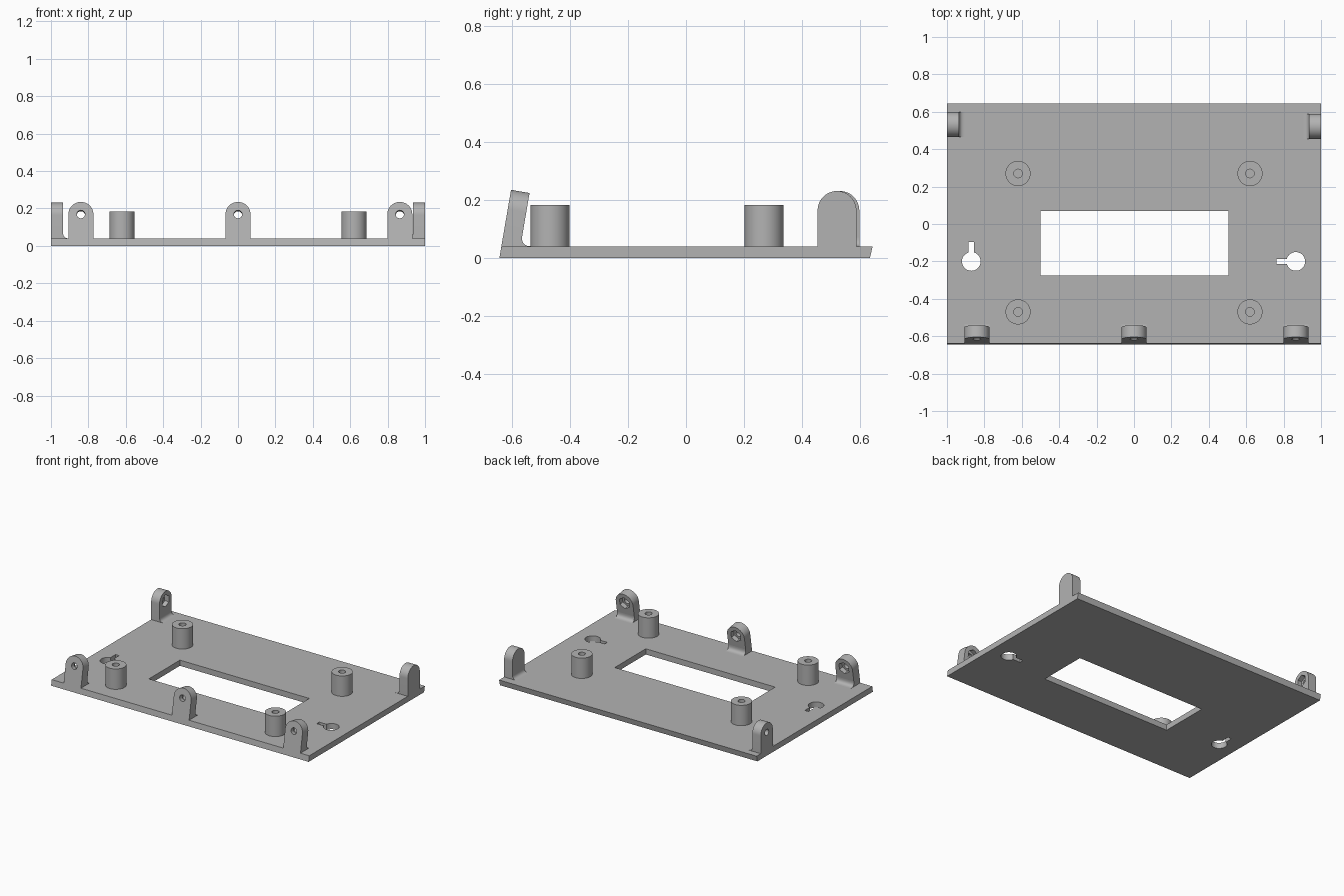
import bpy, bmesh, math
from mathutils import Matrix, Vector

cube = bpy.data.objects.get("Cube")
if cube:
    bpy.data.objects.remove(cube)

grey = bpy.data.materials.new("mid grey")
grey.use_nodes = True
colour = (0.45, 0.45, 0.45, 1)
grey.diffuse_color = colour
grey.node_tree.nodes["Principled BSDF"].inputs["Base Color"].default_value = colour

X, Y, Z = Vector((1, 0, 0)), Vector((0, 1, 0)), Vector((0, 0, 1))
PLATE = 0.04      # plate thickness
EAR_T = 0.065     # ear thickness
EAR_R = 0.067     # ear half width
LEAN = math.radians(9.7)


def frame(x, y, origin):
    """Placement matrix from two axes and an origin."""
    m = Matrix((x, y, x.cross(y))).transposed().to_4x4()
    m.translation = origin
    return m


def circle(x, y, r, n=40, start=0.0, sweep=2 * math.pi):
    steps = n if sweep > 6 else n + 1
    return [(x + r * math.cos(start + sweep * i / n),
             y + r * math.sin(start + sweep * i / n)) for i in range(steps)]


def prism(name, outline, low, high, place=Matrix()):
    """Extrude a flat outline along local z."""
    bm = bmesh.new()
    base = bm.faces.new([bm.verts.new((x, y, low)) for x, y in outline])
    out = bmesh.ops.extrude_face_region(bm, geom=[base])
    top = [v for v in out["geom"] if isinstance(v, bmesh.types.BMVert)]
    bmesh.ops.translate(bm, verts=top, vec=(0, 0, high - low))
    bm.transform(place)
    bmesh.ops.recalc_face_normals(bm, faces=bm.faces)
    mesh = bpy.data.meshes.new(name)
    bm.to_mesh(mesh)
    bm.free()
    mesh.materials.append(grey)
    obj = bpy.data.objects.new(name, mesh)
    bpy.context.collection.objects.link(obj)
    return obj


def select(obj):
    bpy.ops.object.select_all(action="DESELECT")
    obj.select_set(True)
    bpy.context.view_layer.objects.active = obj


def cut(obj, outline, low, high, place=Matrix()):
    """Subtract an extruded outline from a part."""
    cutter = prism("cutter", outline, low, high, place)
    mod = obj.modifiers.new("cut", "BOOLEAN")
    mod.operation = "DIFFERENCE"
    mod.solver = "EXACT"
    mod.object = cutter
    select(obj)
    bpy.ops.object.modifier_apply(modifier=mod.name)
    bpy.data.objects.remove(cutter)


def smooth(obj):
    select(obj)
    bpy.ops.object.shade_smooth_by_angle(angle=math.radians(30))


def keyhole(x, y, direction):
    """Round opening with a narrow neck in the given direction."""
    r, half, reach = 0.05, 0.014, 0.104
    gap = math.asin(half / r)
    pts = circle(0, 0, r, 32, gap, 2 * math.pi - 2 * gap)[:33]
    if len(pts) == 32:
        pts.append((r * math.cos(gap), -half))
    pts += [(reach, -half), (reach, half)]
    c, s = math.cos(direction), math.sin(direction)
    return [(x + c * u - s * v, y + s * u + c * v) for u, v in pts]


# Base plate with slanted front and back edges
plate = prism("base_plate", [(-0.645, 0), (0.636, 0), (0.645, PLATE), (-0.638, PLATE)],
              -1, 1, frame(Y, Z, (0, 0, 0)))
cut(plate, [(-0.5, -0.275), (0.505, -0.275), (0.505, 0.07), (-0.5, 0.07)], -0.1, 0.1)
cut(plate, keyhole(-0.87, -0.2, math.pi / 2), -0.1, 0.1)
cut(plate, keyhole(0.865, -0.2, math.pi), -0.1, 0.1)
smooth(plate)

# Standoffs with screw holes
for x in (-0.62, 0.62):
    for y in (-0.47, 0.27):
        post = prism("standoff", circle(x, y, EAR_R, 48), PLATE - 0.01, 0.183)
        cut(post, circle(x, y, 0.023, 24), PLATE, 0.3)
        smooth(post)


def ear(name, origin, outward, lean, height, fillet):
    """Round-topped ear with bolt hole, nut recess and inner base fillet."""
    up = Z * math.cos(lean) - outward * math.sin(lean)
    normal = outward * math.cos(lean) + Z * math.sin(lean)
    place = frame(up.cross(normal), up, origin)
    mid = height / math.cos(lean) - EAR_R
    outline = [(-EAR_R, 0.025), (EAR_R, 0.025)] + circle(0, mid, EAR_R, 24, 0, math.pi)
    body = prism(name, outline, -EAR_T, 0, place)
    cut(body, circle(0, mid, 0.022, 24), -0.2, 0.2, place)
    cut(body, circle(0, mid, 0.042, 6, math.pi / 6), -0.2, -0.033, place)
    smooth(body)

    # Concave fillet where the ear meets the plate
    def inner(z):
        return EAR_T / math.cos(lean) + z * math.tan(lean)
    a = Vector((inner(PLATE + fillet), PLATE + fillet))
    b = Vector((inner(PLATE), PLATE))
    c = b + Vector((fillet, 0))
    curve = []
    for i in range(9):
        t = i / 8
        curve.append(tuple(a * (1 - t) ** 2 + b * 2 * t * (1 - t) + c * t * t))
    curve += [(c.x, PLATE - 0.01), (b.x - 0.01, PLATE - 0.01)]
    smooth(prism(name + "_fillet", curve, -EAR_R, EAR_R, frame(-outward, Z, origin)))


# Leaning ears along the front edge
for label, x in (("right", -0.84), ("middle", 0.0), ("left", 0.865)):
    ear("front_ear_" + label, Vector((x, -0.645, 0)), -Y, LEAN, 0.235, 0.037)

# Upright ears on the sides
ear("side_ear_right", Vector((-1, 0.532, 0)), -X, 0, 0.231, 0.03)
ear("side_ear_left", Vector((1, 0.522, 0)), X, 0, 0.231, 0.03)
